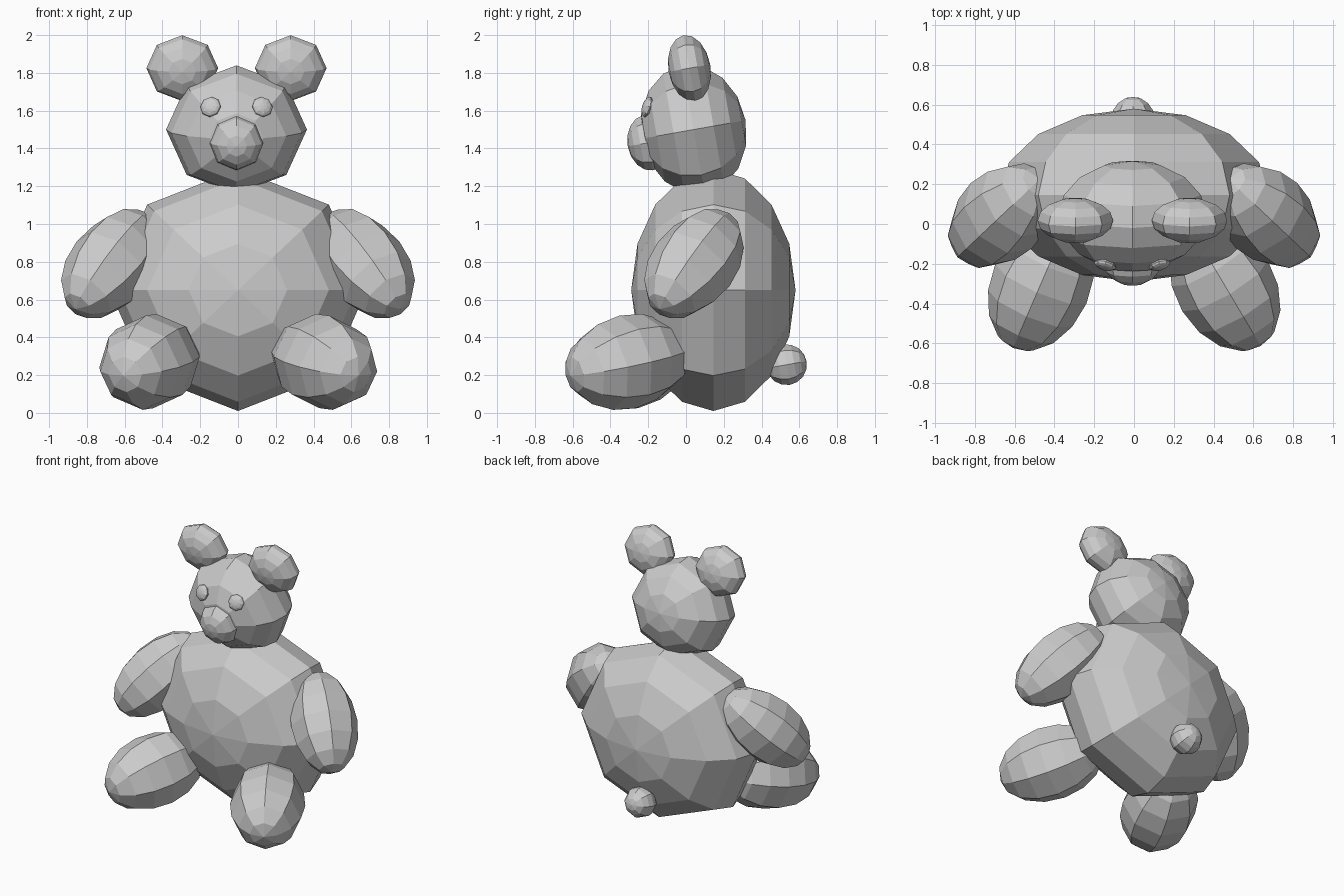
import bpy, bmesh
from mathutils import Vector

if "Cube" in bpy.data.objects:
    bpy.data.objects.remove(bpy.data.objects["Cube"])


def blob(name, center, pole, width, height, depth):
    """Flat-shaded 8x8 sphere; depth is its half length along the pole direction."""
    bm = bmesh.new()
    bmesh.ops.create_uvsphere(bm, u_segments=8, v_segments=8, radius=1)
    mesh = bpy.data.meshes.new(name)
    bm.to_mesh(mesh)
    bm.free()
    ob = bpy.data.objects.new(name, mesh)
    bpy.context.collection.objects.link(ob)
    ob.location = center
    ob.rotation_euler = Vector(pole).to_track_quat('Z', 'Y').to_euler()
    ob.scale = (width, height, depth)
    return ob


NOD = (0, -0.985, -0.174)   # head leans slightly forward
MID = -0.008                # head parts sit just left of centre

# Torso and tail
blob("body", (0, 0.145, 0.65), (0, -1, 0), 0.68, 0.64, 0.435)
blob("tail", (-0.005, 0.532, 0.255), NOD, 0.108, 0.108, 0.108)

# Head and snout
blob("head", (MID, 0.04, 1.5), NOD, 0.373, 0.345, 0.28)
blob("snout", (MID, -0.2, 1.43), NOD, 0.143, 0.148, 0.11)

for side, label in ((-1, "left"), (1, "right")):
    # Ears and eyes
    blob(f"ear_{label}", (MID + side * 0.287, 0.018, 1.825), NOD, 0.19, 0.177, 0.112)
    blob(f"eye_{label}", (MID + side * 0.137, -0.205, 1.62),
         (side * 0.25, -0.92, 0.3), 0.056, 0.056, 0.025)
    # Arms reach outward, forward and down
    blob(f"arm_{label}", (side * 0.667, 0.042, 0.79),
         (side * 0.54, -0.51, -0.67), 0.225, 0.225, 0.36)

# Legs splay by slightly different amounts
blob("leg_left", (-0.468, -0.3, 0.27), (-0.39, -0.9, -0.2), 0.25, 0.25, 0.36)
blob("leg_right", (0.457, -0.31, 0.27), (0.5, -0.84, -0.2), 0.25, 0.25, 0.36)
